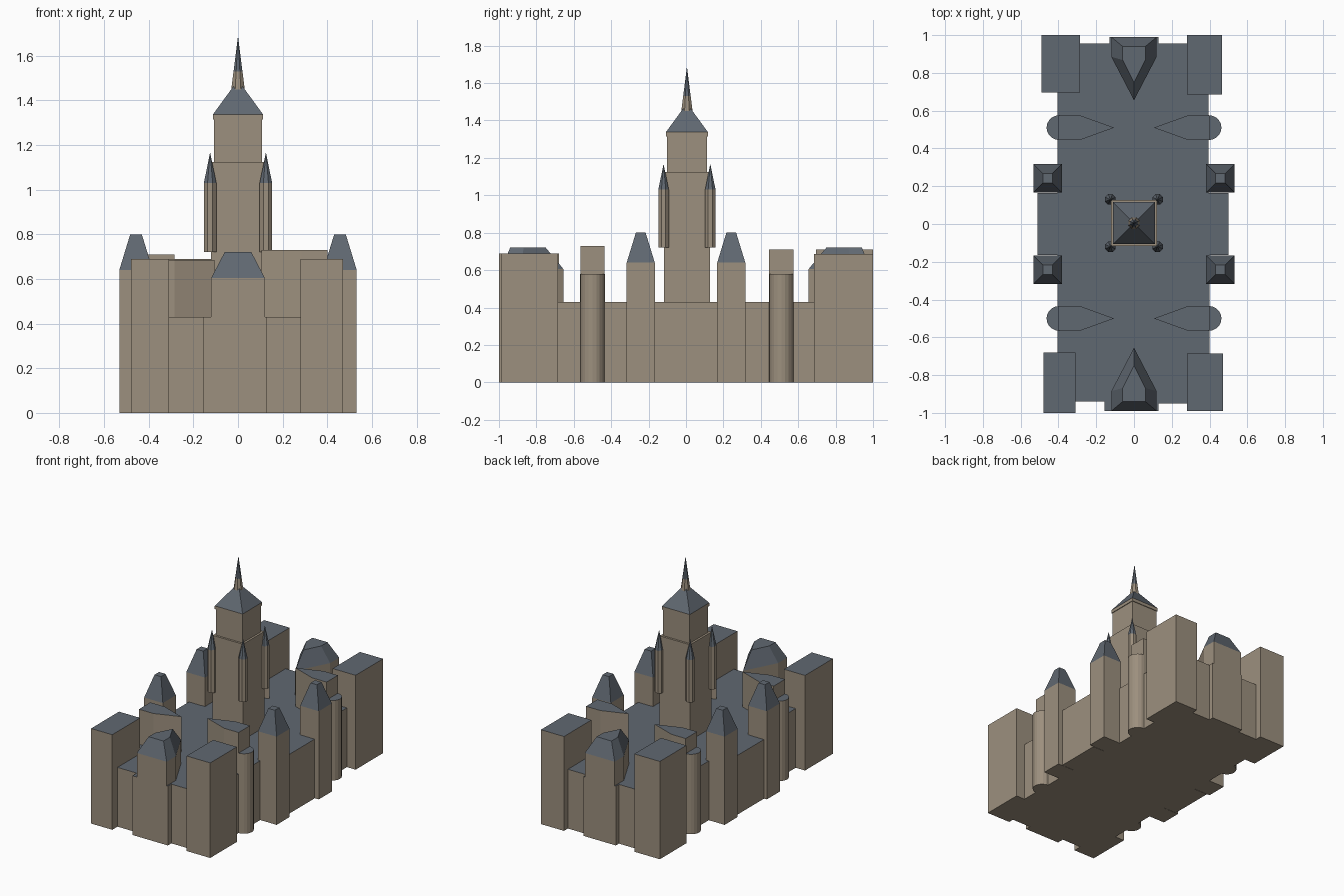
import bpy, bmesh, math

if "Cube" in bpy.data.objects:
    bpy.data.objects.remove(bpy.data.objects["Cube"])


def material(name, rgb):
    m = bpy.data.materials.new(name)
    m.diffuse_color = (*rgb, 1)
    m.use_nodes = True
    m.node_tree.nodes["Principled BSDF"].inputs["Base Color"].default_value = m.diffuse_color
    return m


STONE = material("stone", (0.335, 0.278, 0.209))
SLATE = material("slate", (0.117, 0.138, 0.165))


def loft(name, rings, roof_from=None, slate_top=True):
    """Stack of (outline, z) rings; faces above roof_from and upward caps are slate."""
    bm = bmesh.new()
    loops = [[bm.verts.new((x, y, z)) for x, y in pts] for pts, z in rings]
    n = len(loops[0])
    bm.faces.new(loops[0][::-1])
    top = bm.faces.new(loops[-1])
    top.material_index = int(slate_top)
    for (a, (_, za)), b in zip(zip(loops, rings), loops[1:]):
        for i in range(n):
            j = (i + 1) % n
            f = bm.faces.new((a[i], a[j], b[j], b[i]))
            f.material_index = int(roof_from is not None and za >= roof_from - 1e-5)
    bmesh.ops.remove_doubles(bm, verts=bm.verts, dist=1e-5)
    bmesh.ops.recalc_face_normals(bm, faces=bm.faces)
    me = bpy.data.meshes.new(name)
    bm.to_mesh(me)
    bm.free()
    me.materials.append(STONE)
    me.materials.append(SLATE)
    ob = bpy.data.objects.new(name, me)
    bpy.context.collection.objects.link(ob)
    return ob


def rect(x0, x1, y0, y1):
    return [(x0, y0), (x1, y0), (x1, y1), (x0, y1)]


def square(cx, cy, h):
    return rect(cx - h, cx + h, cy - h, cy + h)


def circle(cx, cy, r, n=8):
    return [(cx + r * math.cos((i + .5) * math.tau / n) / math.cos(math.pi / n),
             cy + r * math.sin((i + .5) * math.tau / n) / math.cos(math.pi / n)) for i in range(n)]


# Main hall: one stepped outline with side bays and end porches
hall = [(-0.405, -0.94), (-0.155, -0.94), (-0.155, -0.99), (0.13, -0.99), (0.13, -0.95),
        (0.40, -0.95), (0.40, -0.165), (0.50, -0.165), (0.50, 0.165), (0.395, 0.165),
        (0.395, 0.955), (0.13, 0.955), (0.13, 0.99), (-0.13, 0.99), (-0.13, 0.955),
        (-0.405, 0.955), (-0.405, 0.165), (-0.51, 0.165), (-0.51, -0.165), (-0.405, -0.165)]
loft("main_hall", [(hall, 0), (hall, 0.43)])

# Corner blocks
for name, x0, x1, y0, y1, h in (
        ("front_left", -0.48, -0.31, -1, -0.68, 0.69), ("front_right", 0.28, 0.47, -0.99, -0.685, 0.69),
        ("back_left", -0.49, -0.285, 0.695, 1, 0.71), ("back_right", 0.28, 0.465, 0.685, 1, 0.685)):
    r = rect(x0, x1, y0, y1)
    loft("corner_block_" + name, [(r, 0), (r, h)])

# Wedge-shaped halls with a lower rounded apse outside the wall
for sx in (-1, 1):
    for sy in (-1, 1):
        side = ("left" if sx < 0 else "right") + ("_front" if sy < 0 else "_back")
        cy = 0.51 * sy if sy > 0 else -0.5
        h = {(-1, -1): 0.685, (1, -1): 0.73, (-1, 1): 0.69, (1, 1): 0.71}[sx, sy]
        wedge = [(sx * x, cy + y) for x, y in ((0.40, -0.065), (0.40, 0.065), (0.285, 0.065),
                                               (0.105, 0), (0.285, -0.065))]
        loft("wedge_hall_" + side, [(wedge, 0.4), (wedge, h)])
        apse = [(sx * (0.395 + 0.068 * math.cos(a)), cy + 0.066 * math.sin(a))
                for a in (math.pi * (i / 10 - 0.5) for i in range(11))]
        loft("apse_" + side, [(apse, 0), (apse, 0.58)])

# Square side turrets with cut-off hipped roofs
for sx in (-1, 1):
    for sy in (-1, 1):
        cx, cy = 0.457 * sx, 0.242 * sy
        body = square(cx, cy, 0.075)
        loft("side_turret", [(body, 0), (body, 0.64), (square(cx, cy, 0.026), 0.80)], 0.64)

# Pointed end chapels with hipped roofs
for name, s in (("front", -1), ("back", 1)):
    wall = [(-0.12, 0.99), (0.12, 0.99), (0.12, 0.885), (0, 0.655), (-0.12, 0.885)]
    crown = [(-0.06, 0.94), (0.06, 0.94), (0.06, 0.868), (0, 0.75), (-0.06, 0.868)]
    wall, crown = ([(x, s * y) for x, y in p] for p in (wall, crown))
    loft("chapel_" + name, [(wall, 0.4), (wall, 0.605), (crown, 0.72)], 0.605)

# Central tower: lower shaft with a stone ledge, upper shaft, hipped roof
TY = 0.005
lower, upper, eave = (square(0, TY, h) for h in (0.122, 0.107, 0.112))
loft("tower_lower", [(lower, 0.4), (lower, 1.125)], slate_top=False)
loft("tower_upper", [(upper, 1.12), (upper, 1.32)], slate_top=False)
loft("tower_roof", [(eave, 1.315), (eave, 1.338), (square(0, TY, 0.001), 1.49)], 1.338)

# Tapered lantern and spire
loft("spire", [(circle(0, TY, 0.034), 1.42), (circle(0, TY, 0.02), 1.53),
               (circle(0, TY, 0.0005), 1.685)], 1.53)

# Round corner pinnacles on the tower
for sx in (-1, 1):
    for sy in (-1, 1):
        cx, cy = 0.125 * sx, TY + 0.125 * sy
        ring = circle(cx, cy, 0.028)
        loft("tower_pinnacle", [(ring, 0.72), (ring, 1.03), (circle(cx, cy, 0.0005), 1.165)], 1.03)
